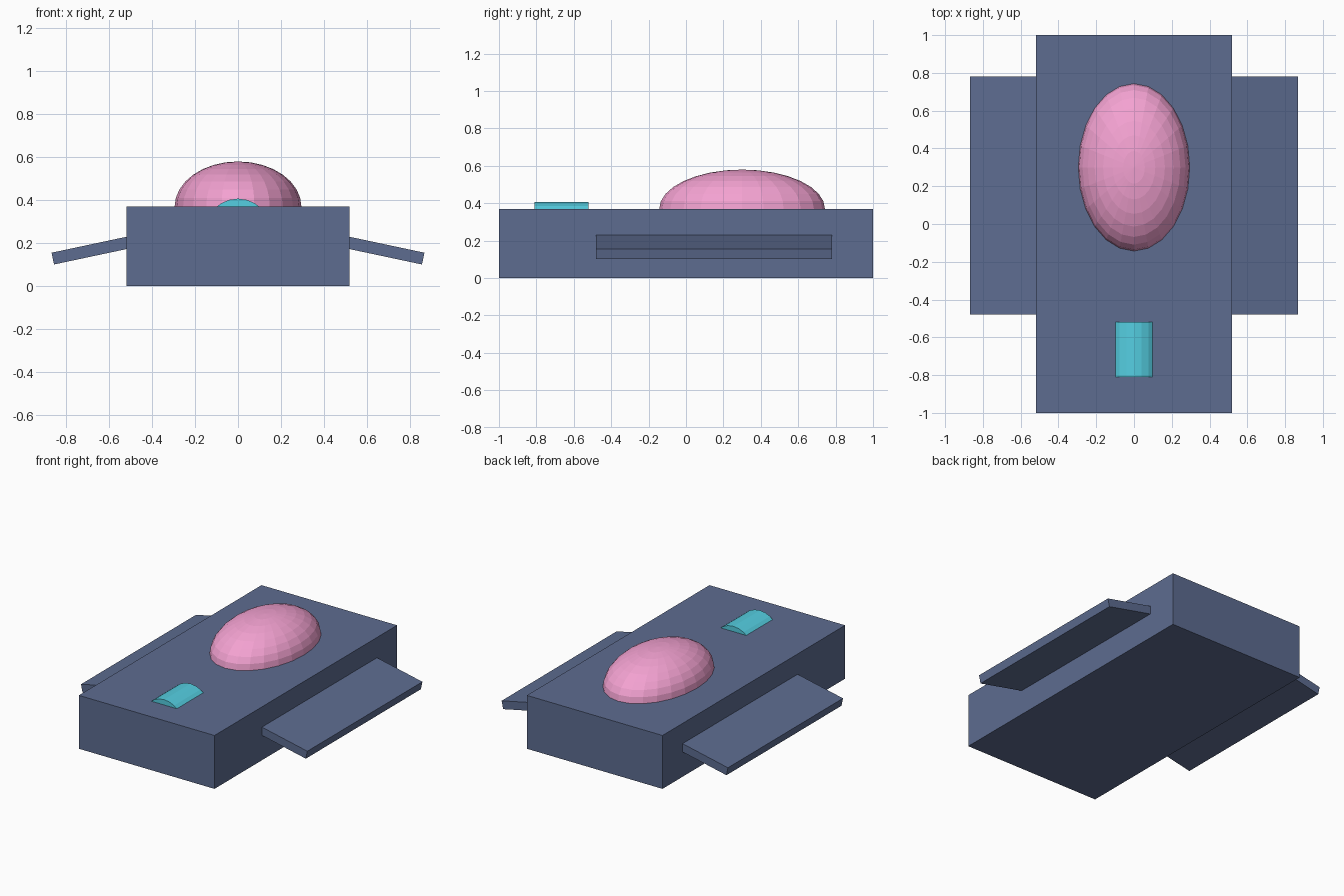
import bpy
from math import radians, cos, sin, pi

if "Cube" in bpy.data.objects:
    bpy.data.objects.remove(bpy.data.objects["Cube"])


def material(name, rgb):
    m = bpy.data.materials.new(name)
    m.diffuse_color = (*rgb, 1)
    m.use_nodes = True
    m.node_tree.nodes["Principled BSDF"].inputs["Base Color"].default_value = m.diffuse_color
    return m


SLATE = material("slate", (0.11, 0.15, 0.28))
PINK = material("pink", (0.90, 0.36, 0.64))
CYAN = material("cyan", (0.09, 0.62, 0.76))


def finish(name, mat):
    ob = bpy.context.object
    ob.name = name
    ob.data.materials.append(mat)
    bpy.ops.object.transform_apply(location=False, rotation=False, scale=True)
    return ob


def box(name, loc, size, mat, tilt=0):
    bpy.ops.mesh.primitive_cube_add(size=1, location=loc, rotation=(0, tilt, 0))
    bpy.context.object.scale = size
    return finish(name, mat)


# Hull
box("hull", (0, 0, 0.185), (1.04, 2, 0.37), SLATE)

# Drooping side wings, rooted inside the hull
tilt = radians(12)
length, thick = 0.46, 0.056
tip_x, tip_z = 0.862, 0.128
for side, label in ((1, "right_wing"), (-1, "left_wing")):
    x = side * (tip_x - cos(tilt) * length / 2)
    z = tip_z + sin(tilt) * length / 2
    box(label, (x, 0.15, z), (length, 1.26, thick), SLATE, side * tilt)

# Canopy dome
bpy.ops.mesh.primitive_uv_sphere_add(segments=24, ring_count=16, radius=1,
                                     location=(0, 0.3, 0.37))
bpy.context.object.scale = (0.295, 0.443, 0.21)
finish("canopy", PINK)

# Nose light, a rounded strip half sunk in the deck
radius = 0.153
bpy.ops.mesh.primitive_cylinder_add(vertices=24, radius=radius, depth=0.29,
                                    location=(0, -0.665, 0.407 - radius),
                                    rotation=(pi / 2, 0, 0))
finish("nose_light", CYAN)
